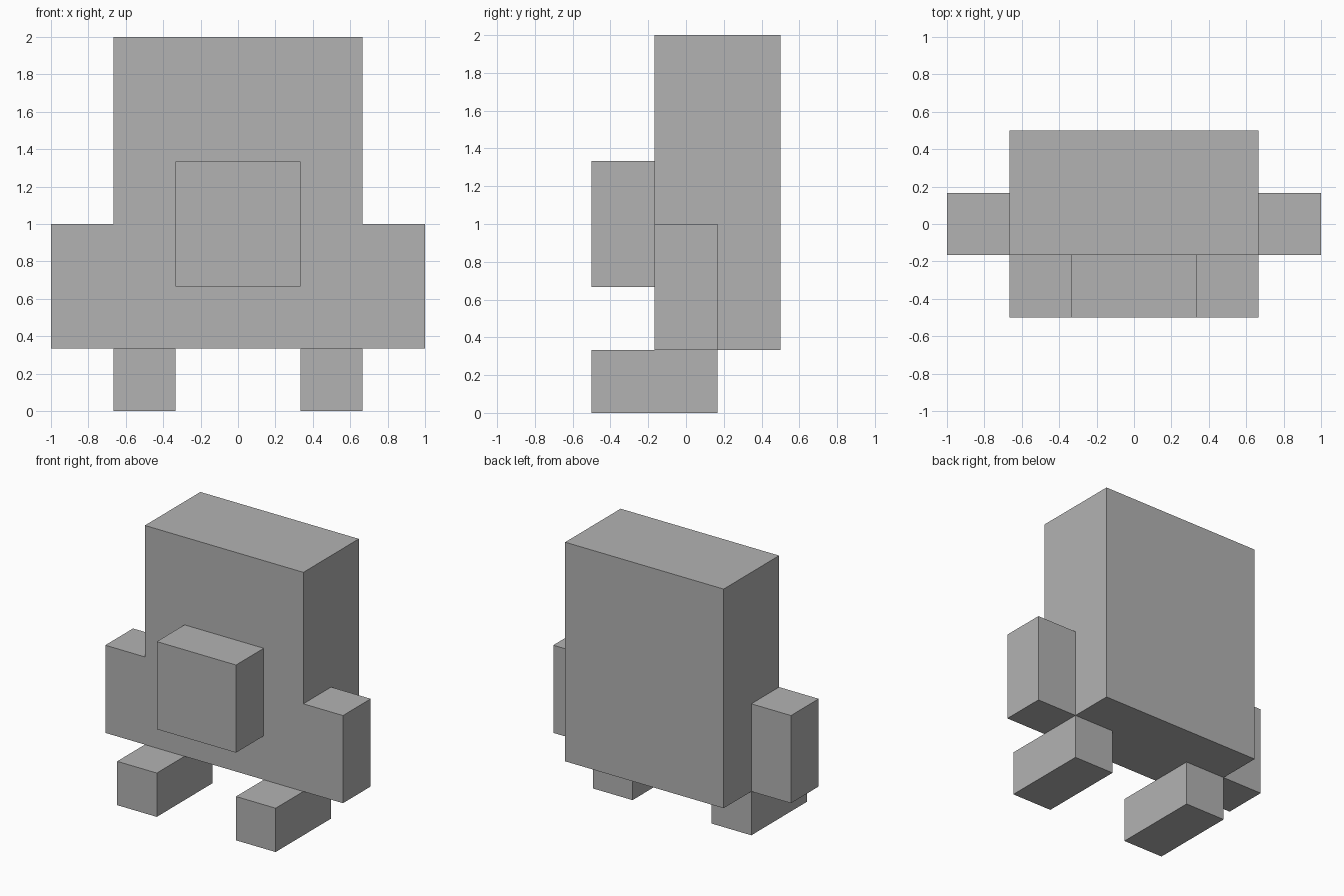
import bpy
from mathutils import Vector

default_cube = bpy.data.objects.get("Cube")
if default_cube:
    bpy.data.objects.remove(default_cube, do_unlink=True)

U = 1 / 3  # block unit

# Single grey material
grey = bpy.data.materials.new("plain_grey")
grey.use_nodes = True
colour = (0.45, 0.45, 0.45, 1)
grey.diffuse_color = colour
bsdf = next(n for n in grey.node_tree.nodes if n.type == "BSDF_PRINCIPLED")
bsdf.inputs["Base Color"].default_value = colour


def block(name, low, high):
    """Box between two corners, given in block units."""
    low, high = Vector(low) * U, Vector(high) * U
    bpy.ops.mesh.primitive_cube_add(size=1, location=(low + high) / 2)
    obj = bpy.context.object
    obj.name = name
    obj.scale = high - low
    bpy.ops.object.transform_apply(location=False, rotation=False, scale=True)
    obj.data.materials.append(grey)
    return obj


# Torso and protruding nose
block("body", (-2, -0.5, 1), (2, 1.5, 6))
block("nose", (-1, -1.5, 2), (1, -0.5, 4))

# Arms and feet on both sides
for side, s in (("left", 1), ("right", -1)):
    for part, inner, outer, y0, y1, z0, z1 in (
        ("arm", 2, 3, -0.5, 0.5, 1, 3),
        ("foot", 1, 2, -1.5, 0.5, 0, 1),
    ):
        x0, x1 = sorted((s * inner, s * outer))
        block(f"{side}_{part}", (x0, y0, z0), (x1, y1, z1))
